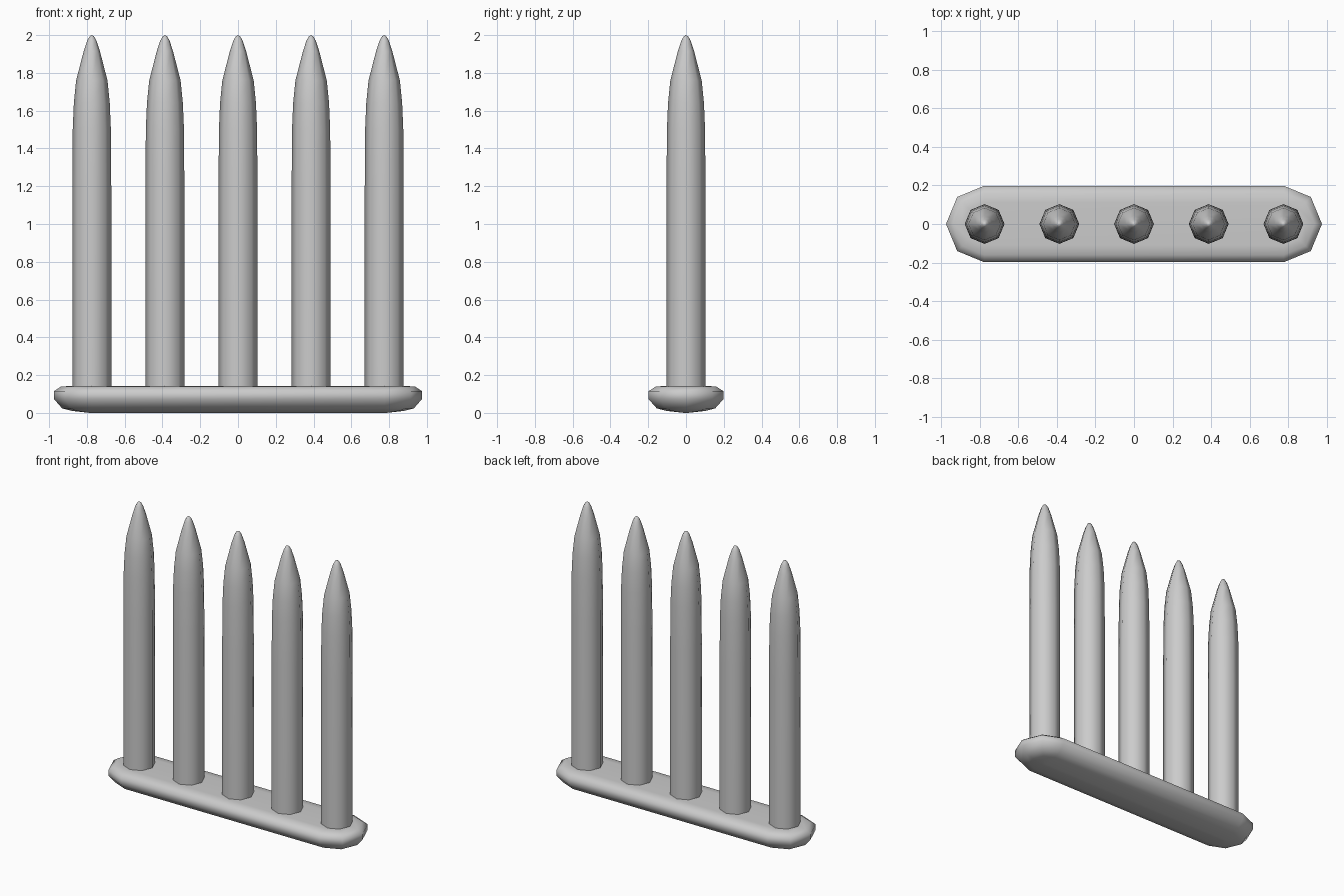
import bpy, bmesh
from math import sin, cos, pi

if "Cube" in bpy.data.objects:
    bpy.data.objects.remove(bpy.data.objects["Cube"])


def loft(name, rings, location=(0, 0, 0)):
    """Bridge equal-length rings of points, cap both ends, shade smooth."""
    bm = bmesh.new()
    loops = [[bm.verts.new(p) for p in ring] for ring in rings]
    n = len(loops[0])
    for a, b in zip(loops, loops[1:]):
        for i in range(n):
            j = (i + 1) % n
            bm.faces.new((a[i], a[j], b[j], b[i]))
    bm.faces.new(loops[0][::-1])
    bm.faces.new(loops[-1])
    bmesh.ops.remove_doubles(bm, verts=bm.verts, dist=0.0005)
    bmesh.ops.recalc_face_normals(bm, faces=bm.faces)
    mesh = bpy.data.meshes.new(name)
    bm.to_mesh(mesh)
    bm.free()
    for poly in mesh.polygons:
        poly.use_smooth = True
    obj = bpy.data.objects.new(name, mesh)
    obj.location = location
    bpy.context.collection.objects.link(obj)
    return obj


def octagon(r, z):
    return [(r * cos(i * pi / 4), r * sin(i * pi / 4), z) for i in range(8)]


def capsule(r, z, half=0.776):
    """Long outline with half-octagon ends."""
    right = [(half + r * cos(a), r * sin(a), z)
             for a in (k * pi / 4 - pi / 2 for k in range(5))]
    return right + [(-x, -y, z) for x, y, z in right]


# Rounded base plate
base_profile = [(0.01, 0.0), (0.10, 0.01), (0.155, 0.024), (0.198, 0.073),
                (0.198, 0.115), (0.16, 0.14), (0.11, 0.142)]
loft("base_plate", [capsule(r, z) for r, z in base_profile])

# Row of five pointed octagonal spikes
spike_profile = [(0.103, 0.10), (0.103, 1.20), (0.101, 1.50), (0.095, 1.64),
                 (0.083, 1.76), (0.043, 1.915), (0.025, 1.97),
                 (0.012, 1.993), (0.0001, 2.0)]
for i in range(5):
    loft(f"spike_{i + 1}", [octagon(r, z) for r, z in spike_profile],
         ((i - 2) * 0.387, 0, 0))

# Keep tight corners crisp
bpy.ops.object.select_all(action='SELECT')
bpy.context.view_layer.objects.active = bpy.data.objects["base_plate"]
bpy.ops.object.shade_smooth_by_angle(angle=pi / 3)
